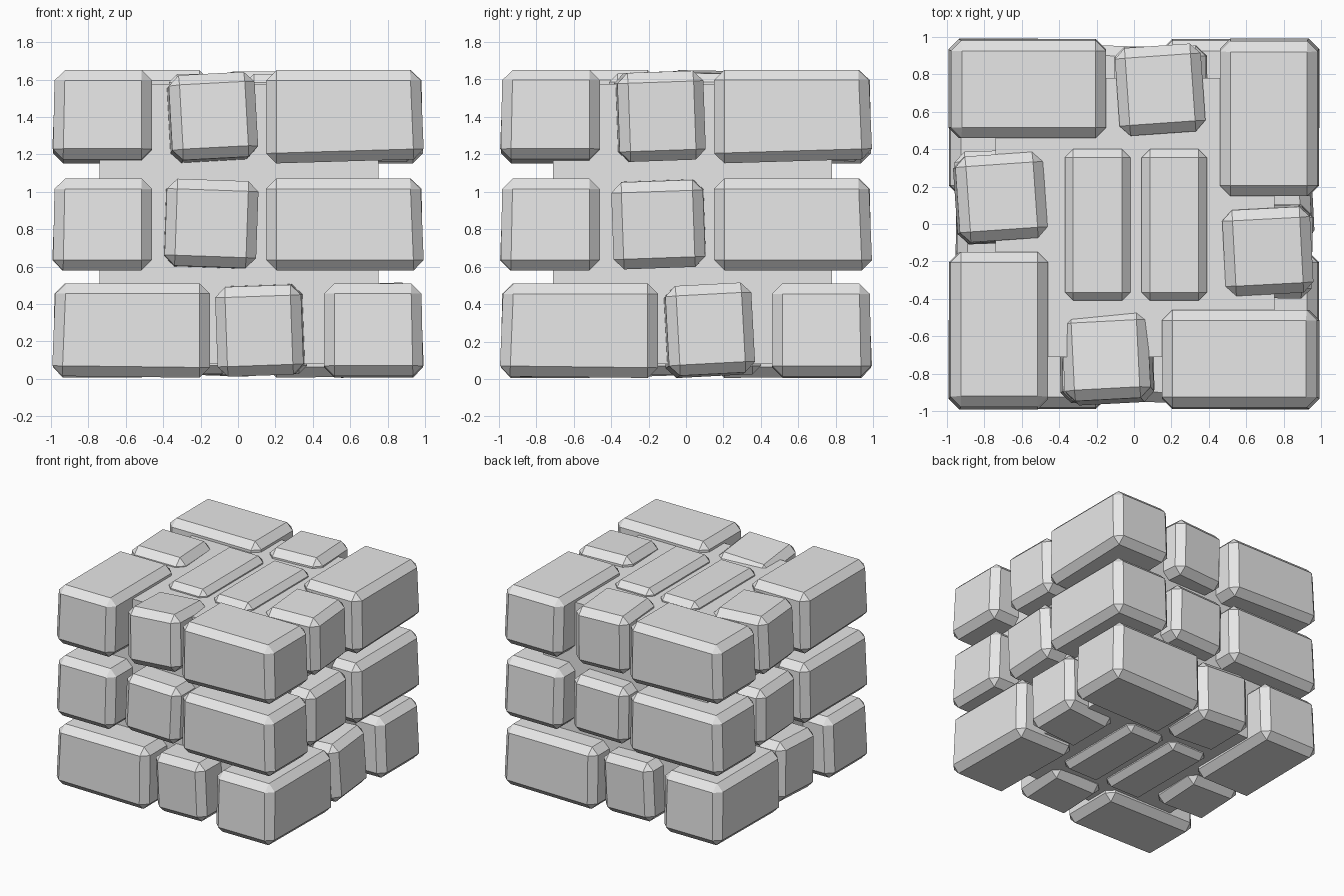
import bpy, bmesh
from math import radians, pi
from mathutils import Matrix, Vector, Euler

cube = bpy.data.objects.get("Cube")
if cube:
    bpy.data.objects.remove(cube, do_unlink=True)

stone = bpy.data.materials.new("stone_grey")
stone.use_nodes = True
grey = (0.8, 0.8, 0.8, 1)
stone.diffuse_color = grey
stone.node_tree.nodes["Principled BSDF"].inputs["Base Color"].default_value = grey


def block(name, low, high, bevel=0.055, tilt=(0, 0, 0), turn=0, flare=0, rise=0, mirror=False):
    """Chamfered block between two corners, tilted in place, then turned about z."""
    low, high = Vector(low), Vector(high)
    centre, size = (low + high) / 2, high - low
    bm = bmesh.new()
    bmesh.ops.create_cube(bm, size=1)
    for v in bm.verts:
        lower, outer, front = v.co.z < 0, v.co.x > 0, v.co.y < 0
        v.co = v.co * size
        if lower and outer:
            v.co.x += flare
            v.co.z += rise
        if lower and front:
            v.co.y -= flare / 2
    if bevel:
        bmesh.ops.bevel(bm, geom=bm.edges[:], offset=bevel, segments=1,
                        affect='EDGES', clamp_overlap=True)
    rotation = Euler([radians(a) for a in tilt]).to_matrix().to_4x4()
    bm.transform(Matrix.Translation(centre) @ rotation)
    if mirror:
        bm.transform(Matrix.Scale(-1, 4, (1, 0, 0)))
        bmesh.ops.reverse_faces(bm, faces=bm.faces[:])
    bm.transform(Matrix.Rotation(turn * pi / 2, 4, 'Z'))
    mesh = bpy.data.meshes.new(name)
    bm.to_mesh(mesh)
    bm.free()
    mesh.materials.append(stone)
    obj = bpy.data.objects.new(name, mesh)
    bpy.context.collection.objects.link(obj)


# Mortar core behind the bricks
block("mortar_core", (-0.74, -0.71, 0.08), (0.75, 0.78, 1.575), bevel=0)

# Each course: height range, far end rise, mirrored flag, middle brick span,
# and middle brick tilts for the front, left, back and right sides
courses = {
    "lower": (0.005, 0.51, 0.01, True, (-0.35, 0.11),
              [(1, 2, 2), (-2, 3, -3), (1, 2, 2), (-1, -2, 1)]),
    "centre": (0.58, 1.07, 0.0, False, (-0.39, 0.1),
               [(-1, 2, 1), (1, -2, -1), (0, 1, 1), (1, -1, 2)]),
    "upper": (1.15, 1.65, 0.025, False, (-0.37, 0.09),
              [(-4, -3, 3), (0, -2, 3), (1, 0, 4), (-2, -1, 4)]),
}
sides = ("front", "left", "back", "right")
for course, (bottom, top, rise, mirror, span, tilts) in courses.items():
    for turn, side in enumerate(sides):
        block(f"{course}_{side}_corner_brick", (0.15, -0.98, bottom), (0.975, -0.46, top),
              turn=turn, flare=0.02, rise=rise, mirror=mirror)
        sink = 0.03 if course == "upper" and side == "front" else 0.01
        block(f"{course}_{side}_middle_brick", (span[0], -0.95, bottom + 0.015),
              (span[1], -0.48, top - sink), tilt=tilts[turn], turn=turn, mirror=mirror)

# Pairs of long slabs in the top and underside
for name, low, high, flip in (("top", 1.4, 1.63, False), ("underside", 0.025, 0.25, True)):
    for label, x in (("right", -0.37), ("left", 0.04)):
        block(f"{name}_{label}_slab", (x, -0.41, low), (x + 0.35, 0.4, high),
              bevel=0.045, mirror=flip)
